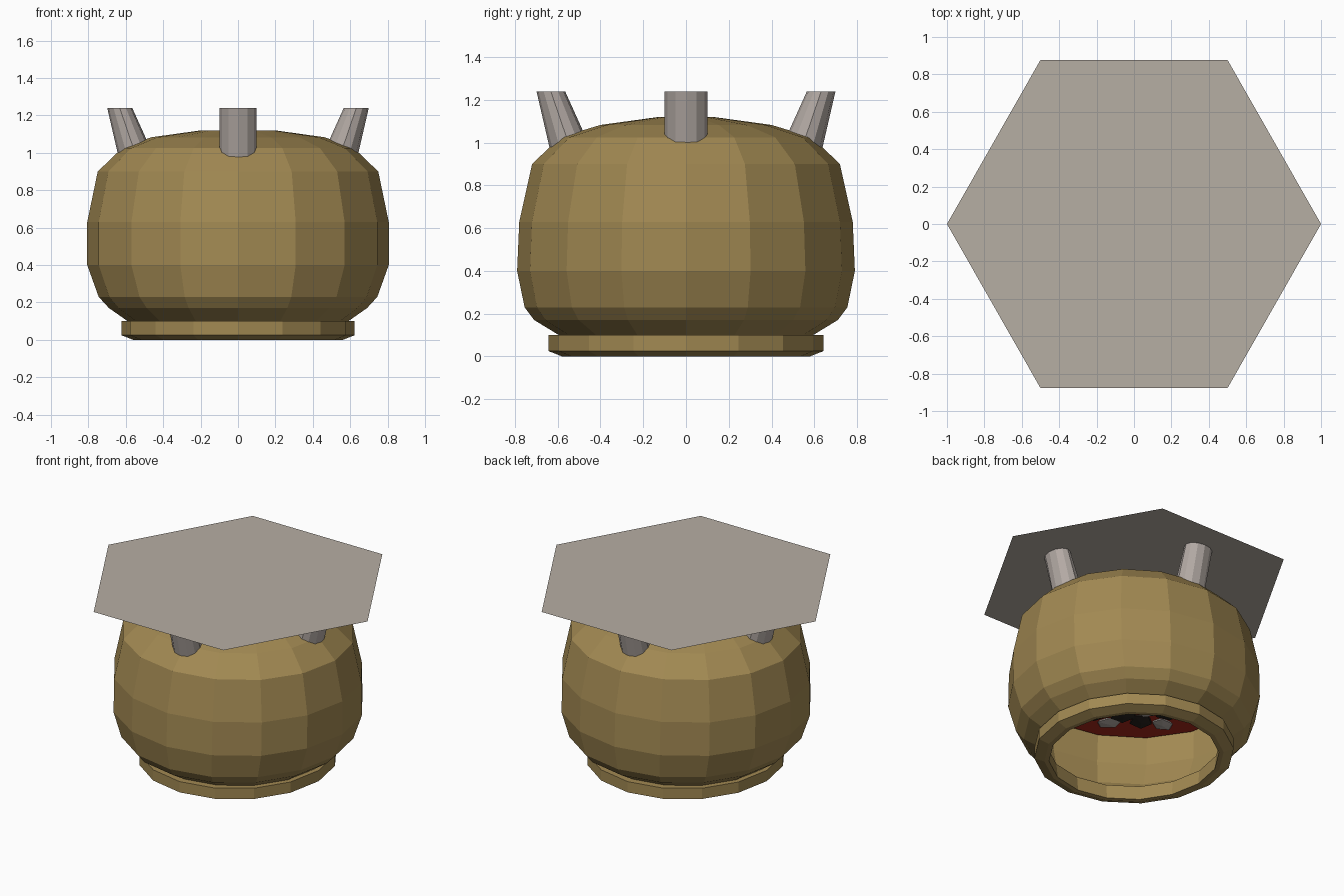
import bpy, bmesh, math, random
from mathutils import Matrix, Vector

if "Cube" in bpy.data.objects:
    bpy.data.objects.remove(bpy.data.objects["Cube"])

random.seed(4)


def material(name, rgb):
    m = bpy.data.materials.new(name)
    m.diffuse_color = (*rgb, 1)
    m.use_nodes = True
    m.node_tree.nodes["Principled BSDF"].inputs["Base Color"].default_value = m.diffuse_color
    return m


BRASS = material("brass", (0.36, 0.25, 0.085))
STONE = material("grey stone", (0.47, 0.425, 0.37))
METAL = material("grey metal", (0.46, 0.41, 0.38))
EMBER = material("ember red", (0.40, 0.02, 0.01))
COAL = material("black coal", (0.02, 0.016, 0.013))


def finish(name, bm, mats):
    mesh = bpy.data.meshes.new(name)
    bm.to_mesh(mesh)
    bm.free()
    for m in mats:
        mesh.materials.append(m)
    ob = bpy.data.objects.new(name, mesh)
    bpy.context.collection.objects.link(ob)
    return ob


def loft(bm, rings, cap_first=False, cap_last=False):
    """Bridge successive rings of points with quads."""
    rows = [[bm.verts.new(p) for p in ring] for ring in rings]
    n = len(rows[0])
    for a, b in zip(rows, rows[1:]):
        for i in range(n):
            j = (i + 1) % n
            bm.faces.new((a[i], a[j], b[j], b[i]))
    if cap_first:
        bm.faces.new(rows[0][::-1])
    if cap_last:
        bm.faces.new(rows[-1])


def ellipse(cx, rx, ry, z, n):
    return [(cx + rx * math.cos(math.tau * i / n),
             ry * math.sin(math.tau * i / n), z) for i in range(n)]


def turned(name, profile, mat, **caps):
    """Sixteen-sided slightly oval vessel from (rx, ry, z) rows."""
    bm = bmesh.new()
    loft(bm, [ellipse(0, rx, ry, z, 16) for rx, ry, z in profile], **caps)
    return finish(name, bm, [mat])


# Round bowl with domed top, open underneath
turned("bowl", [(0.59, 0.595, 0.10), (0.69, 0.71, 0.17), (0.745, 0.755, 0.23),
                (0.806, 0.79, 0.40), (0.806, 0.78, 0.63), (0.75, 0.72, 0.90),
                (0.62, 0.59, 1.025), (0.465, 0.40, 1.083),
                (0.20, 0.13, 1.12)], BRASS, cap_last=True)

# Foot ring around the open bottom
turned("foot_ring", [(0.54, 0.56, 0.10), (0.53, 0.55, 0.0), (0.56, 0.58, 0.0),
                     (0.624, 0.643, 0.025), (0.624, 0.643, 0.10),
                     (0.57, 0.58, 0.10)], BRASS)

# Four prongs leaning outward to carry the top slab
for k, side in enumerate(("right", "back", "left", "front")):
    bm = bmesh.new()
    loft(bm, [ellipse(0.53, 0.10, 0.10, 0.94, 12),
              ellipse(0.632, 0.067, 0.10, 1.239, 12)], True, True)
    bm.transform(Matrix.Rotation(k * math.pi / 2, 4, 'Z'))
    finish("prong_" + side, bm, [METAL])

# Thin hexagonal slab resting on the prongs
bm = bmesh.new()
bm.faces.new([bm.verts.new(p) for p in ellipse(0, 1, 1.013, 1.24, 6)])
finish("hexagon_slab", bm, [STONE])

# Ember bed inside the bowl
bm = bmesh.new()
bm.faces.new([bm.verts.new(p) for p in ellipse(0, 0.78, 0.76, 0.58, 16)])
finish("ember_bed", bm, [EMBER])

# Flat coals and stones scattered through the bed in a sunflower spiral
bm = bmesh.new()
for i in range(75):
    r, a = 0.65 * math.sqrt((i + 0.5) / 75), i * 2.39996
    s = random.uniform(0.075, 0.095)
    mat = (Matrix.Translation((r * math.cos(a), r * math.sin(a), 0.582))
           @ Matrix.Rotation(random.uniform(0, 6), 4, 'Z')
           @ Matrix.Diagonal((s * 1.1, s * 0.9, 0.018, 1)))
    new = bmesh.ops.create_icosphere(bm, subdivisions=1, radius=1, matrix=mat)
    for f in {f for v in new["verts"] for f in v.link_faces}:
        f.material_index = (0, 1, 0, 0, 1)[i % 5]
finish("coals", bm, [METAL, COAL])
